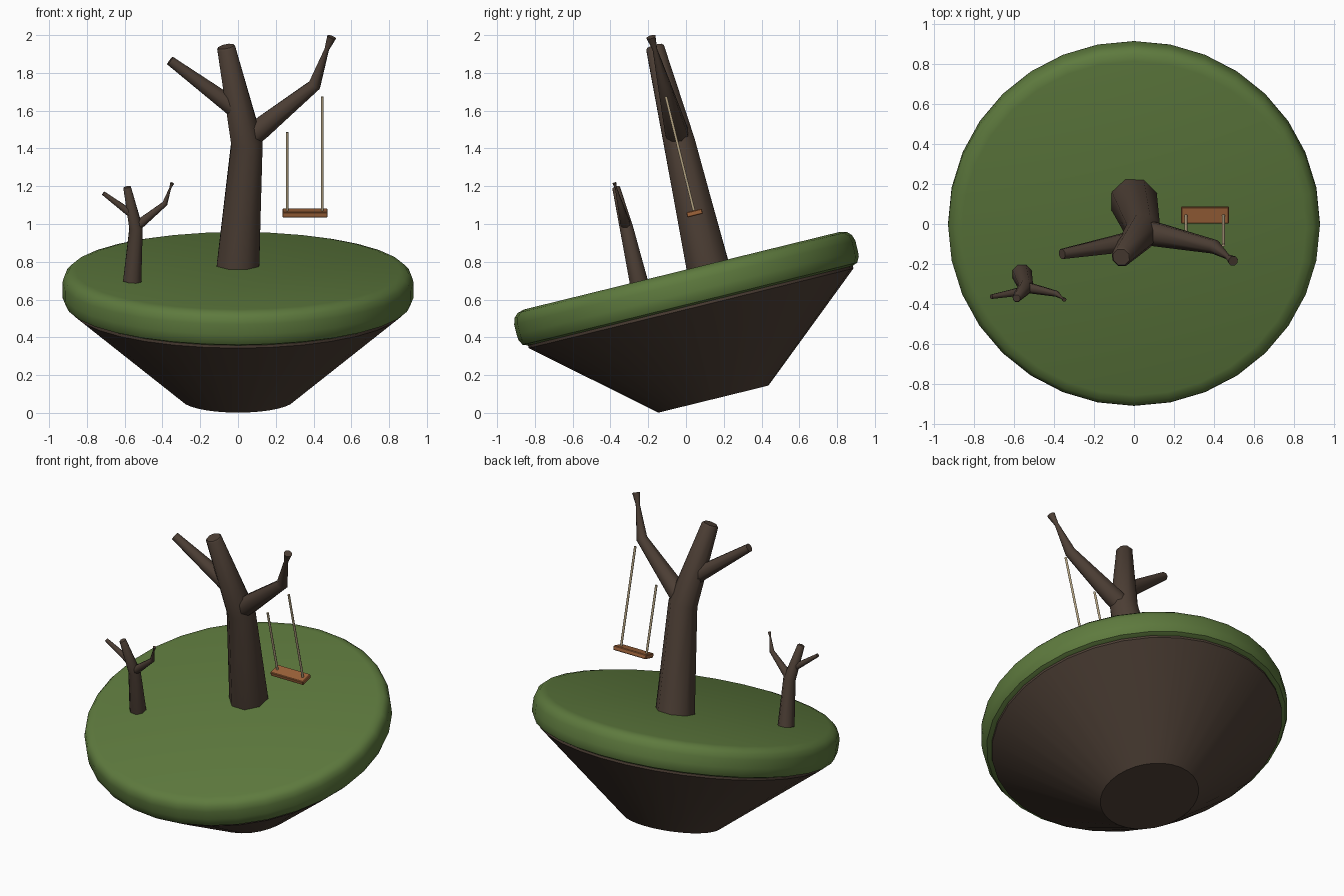
import bpy, bmesh, math
from mathutils import Vector, Matrix

if "Cube" in bpy.data.objects:
    bpy.data.objects.remove(bpy.data.objects["Cube"])

TILT = math.radians(13.8)
# island frame: origin at the centre of the rock's underside, leaning forward
ISLAND = Matrix.Translation((0, 0.145, 0.073)) @ Matrix.Rotation(TILT, 4, 'X')


def material(name, colour):
    m = bpy.data.materials.new(name)
    m.diffuse_color = (*colour, 1)
    m.use_nodes = True
    m.node_tree.nodes["Principled BSDF"].inputs["Base Color"].default_value = m.diffuse_color
    return m


GRASS = material("grass green", (0.112, 0.195, 0.048))
BROWN = material("dark brown", (0.075, 0.050, 0.036))
PLANK = material("orange wood", (0.34, 0.125, 0.042))
ROPE = material("rope beige", (0.45, 0.36, 0.22))


def finish(bm, name, mat, angle=40):
    bmesh.ops.recalc_face_normals(bm, faces=bm.faces)
    me = bpy.data.meshes.new(name)
    bm.to_mesh(me)
    bm.free()
    me.materials.append(mat)
    ob = bpy.data.objects.new(name, me)
    bpy.context.collection.objects.link(ob)
    bpy.ops.object.select_all(action='DESELECT')
    bpy.context.view_layer.objects.active = ob
    ob.select_set(True)
    bpy.ops.object.shade_smooth_by_angle(angle=math.radians(angle))
    return ob


def skin(bm, rings):
    """Bridge rings of vertices and cap both ends."""
    n = len(rings[0])
    for a, b in zip(rings, rings[1:]):
        for i in range(n):
            j = (i + 1) % n
            bm.faces.new((a[i], a[j], b[j], b[i]))
    bm.faces.new(rings[0][::-1])
    bm.faces.new(rings[-1])


def lathe(name, profile, mat, sides=32):
    """Turn a (radius, height) profile about the island's axis."""
    bm = bmesh.new()
    rings = [[bm.verts.new(ISLAND @ Vector((r * math.cos(t), r * math.sin(t), h)))
              for t in (2 * math.pi * i / sides for i in range(sides))]
             for r, h in profile]
    skin(bm, rings)
    return finish(bm, name, mat)


def tube(name, path, mat, sides=8, move=Matrix()):
    """Tapered limb along (x, y, z, radius) points."""
    bm = bmesh.new()
    pts = [Vector(p[:3]) for p in path]
    rings = []
    for k, p in enumerate(pts):
        d = Vector()
        if k > 0:
            d += (p - pts[k - 1]).normalized()
        if k < len(pts) - 1:
            d += (pts[k + 1] - p).normalized()
        d.normalize()
        side = Vector((0, 1, 0))
        u = (side - d * side.dot(d)).normalized()
        v = d.cross(u)
        r = path[k][3]
        rings.append([bm.verts.new(move @ (p + r * (math.cos(t) * u + math.sin(t) * v)))
                      for t in (2 * math.pi * (i + 0.5) / sides for i in range(sides))])
    skin(bm, rings)
    return finish(bm, name, mat, 50)


# floating island: rock cone and rounded grass slab
lathe("rock_base", [(0.30, 0), (0.885, 0.495), (0.885, 0.515)], BROWN)
lathe("grass_slab", [(0.88, 0.508), (0.912, 0.52), (0.928, 0.55), (0.93, 0.58),
                     (0.93, 0.635), (0.92, 0.668), (0.898, 0.69), (0.86, 0.70)], GRASS)

# bare tree limbs, reused at a smaller scale
LIMBS = {
    "trunk": [(0, 0.115, 0.775, 0.122), (0.047, -0.035, 1.43, 0.09),
              (-0.062, -0.163, 1.93, 0.052), (-0.064, -0.166, 1.94, 0.044)],
    "right_branch": [(0.06, -0.04, 1.455, 0.062), (0.12, -0.055, 1.505, 0.062),
                     (0.405, -0.115, 1.735, 0.036), (0.47, -0.165, 1.925, 0.013),
                     (0.496, -0.185, 1.99, 0.026)],
    "left_branch": [(0.0, -0.085, 1.60, 0.054), (-0.36, -0.15, 1.865, 0.027)],
}
base = Vector((0, 0.11, 0.78))
small = (Matrix.Translation((-0.56, -0.253, 0.70)) @ Matrix.Scale(0.427, 4)
         @ Matrix.Translation(-base))
for prefix, move in (("large_tree", Matrix()), ("small_tree", small)):
    for limb, path in LIMBS.items():
        tube(f"{prefix}_{limb}", path, BROWN, move=move)

# swing seat
SEAT = Matrix.Translation((0.355, 0.045, 1.058)) @ Matrix.Rotation(TILT, 4, 'X')
bm = bmesh.new()
bmesh.ops.create_cube(bm, size=1, matrix=SEAT @ Matrix.Diagonal((0.24, 0.085, 0.028, 1)))
bmesh.ops.bevel(bm, geom=bm.edges[:], offset=0.004, segments=1, affect='EDGES')
finish(bm, "swing_seat", PLANK, 30)

# swing ropes hang along the island's axis
for name, x, length in (("left_rope", -0.095, 0.44), ("right_rope", 0.092, 0.635)):
    ends = [SEAT @ Vector((x, 0, h)) for h in (0, length)]
    tube(name, [(*e, 0.0075) for e in ends], ROPE)
